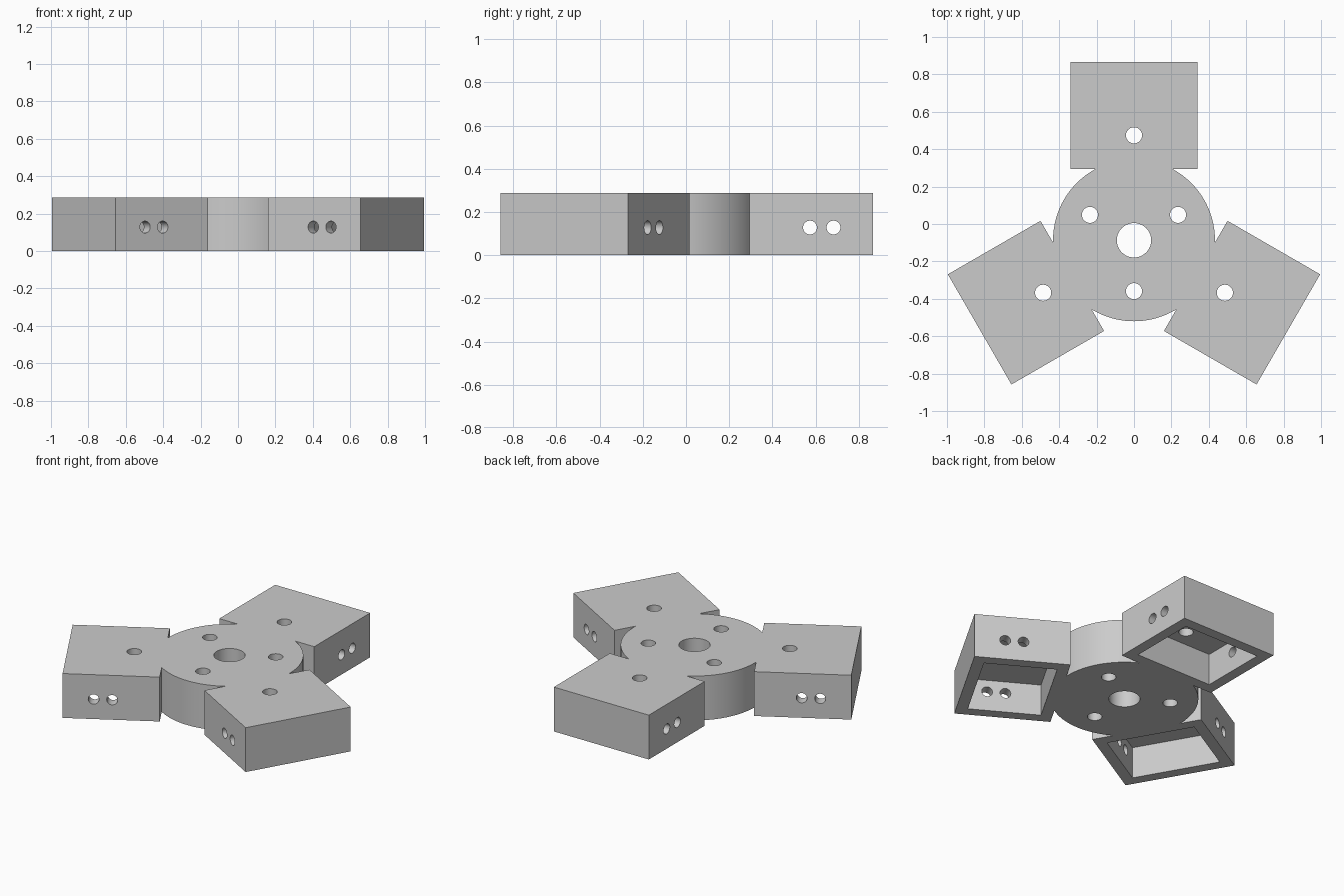
import bpy
from math import pi, radians
from mathutils import Matrix, Vector

cube = bpy.data.objects.get("Cube")
if cube:
    bpy.data.objects.remove(cube, do_unlink=True)

HEIGHT = 0.287
CENTRE = Vector((0, -0.087, 0))
HUB_RADIUS = 0.433
ARM_WIDTH, ARM_IN, ARM_OUT = 0.68, 0.381, 0.953
WALL, CEILING = 0.068, 0.204
BOLT_RADIUS, PIN_RADIUS = 0.043, 0.032

grey = bpy.data.materials.new("plain grey")
grey.use_nodes = True
colour = (0.6, 0.6, 0.6, 1)
grey.diffuse_color = colour
grey.node_tree.nodes["Principled BSDF"].inputs["Base Color"].default_value = colour


def place(name, angle):
    """Turn the new part about the hub axis, then name and colour it."""
    ob = bpy.context.object
    ob.name = name
    ob.data.transform(Matrix.Translation(CENTRE) @ Matrix.Rotation(angle, 4, "Z") @ ob.matrix_basis)
    ob.matrix_basis = Matrix.Identity(4)
    ob.data.materials.append(grey)
    return ob


def box(name, low, high, angle):
    low, high = Vector(low), Vector(high)
    bpy.ops.mesh.primitive_cube_add(size=1, location=(low + high) / 2)
    bpy.context.object.matrix_basis = Matrix.Translation((low + high) / 2) @ Matrix.Diagonal((*(high - low), 1))
    return place(name, angle)


def rod(name, radius, length, location, angle=0, tilt=0, sides=48):
    bpy.ops.mesh.primitive_cylinder_add(vertices=sides, radius=radius, depth=length)
    bpy.context.object.matrix_basis = Matrix.Translation(location) @ Matrix.Rotation(tilt, 4, "Y")
    return place(name, angle)


def combine(body, tool, operation):
    """Apply a boolean and discard its tool."""
    mod = body.modifiers.new(tool.name, "BOOLEAN")
    mod.operation, mod.solver, mod.object = operation, "EXACT", tool
    bpy.context.view_layer.objects.active = body
    bpy.ops.object.modifier_apply(modifier=mod.name)
    bpy.data.objects.remove(tool, do_unlink=True)


# Round hub with three block arms
body = rod("three_arm_hub", HUB_RADIUS, HEIGHT, (0, 0, HEIGHT / 2), sides=120)
half = ARM_WIDTH / 2
turns = [radians(120 * i) for i in range(3)]
for turn in turns:
    combine(body, box("arm", (-half, ARM_IN, 0), (half, ARM_OUT, HEIGHT), turn), "UNION")

# Central bore
combine(body, rod("bore", 0.092, 1, (0, 0, 0)), "DIFFERENCE")

for turn in turns:
    # Pocket open to the underside of each arm
    inner = half - WALL
    combine(body, box("pocket", (-inner, ARM_IN + WALL, -0.1),
                      (inner, ARM_OUT - WALL, CEILING), turn), "DIFFERENCE")
    # Bolt holes through the arm top and the hub
    combine(body, rod("arm_hole", BOLT_RADIUS, 1, (0, 0.561, 0), turn), "DIFFERENCE")
    combine(body, rod("hub_hole", BOLT_RADIUS, 1, (0, -0.272, 0), turn), "DIFFERENCE")
    # Pair of cross holes through the side walls
    for y in (0.661, 0.77):
        combine(body, rod("pin_hole", PIN_RADIUS, ARM_WIDTH + 0.1, (0, y, 0.128), turn, pi / 2, 32), "DIFFERENCE")

# Smooth curved walls, crisp edges
bpy.ops.object.select_all(action="DESELECT")
body.select_set(True)
bpy.context.view_layer.objects.active = body
bpy.ops.object.shade_smooth_by_angle(angle=radians(30))
